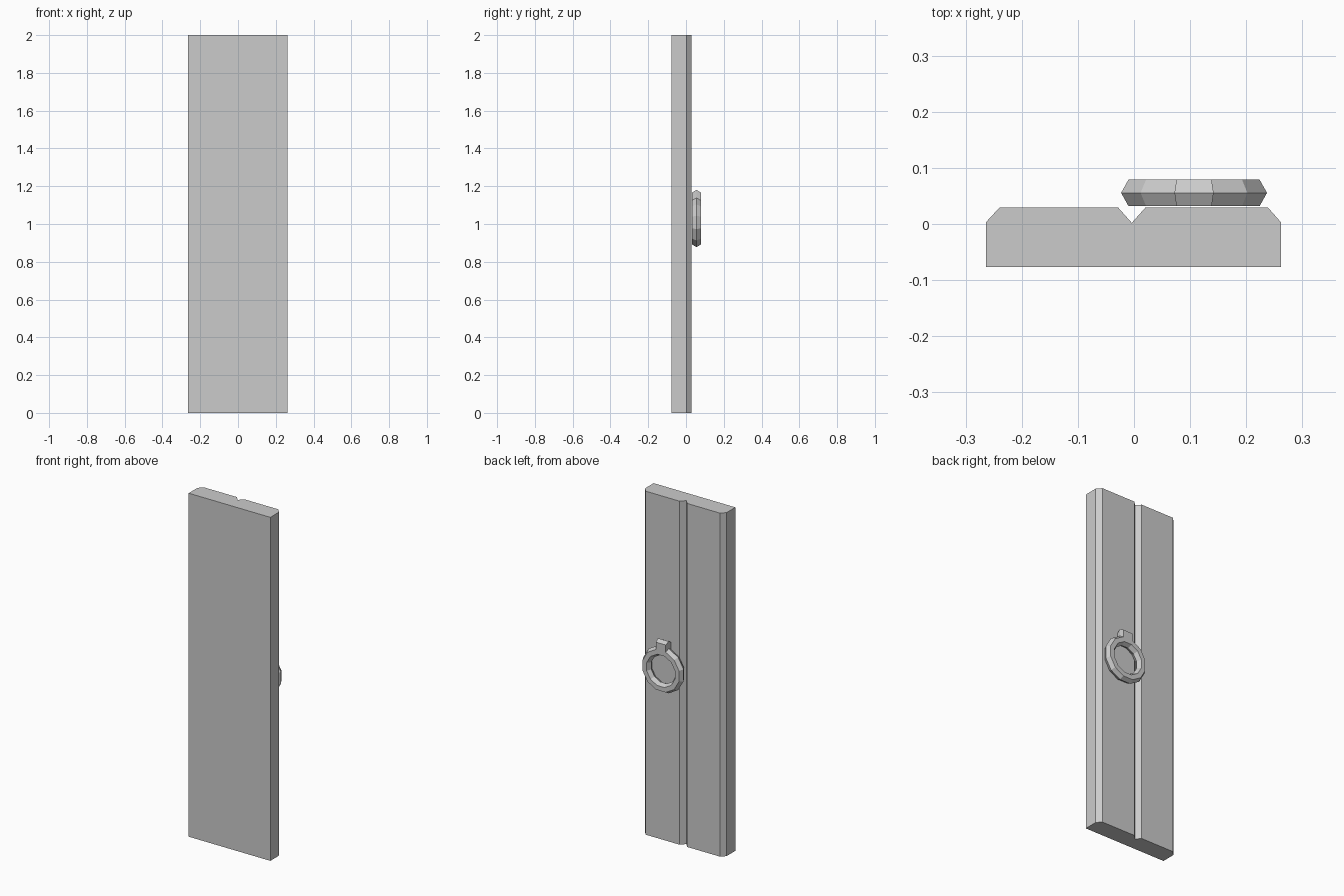
import bpy, bmesh
from math import radians
from mathutils import Matrix, Vector

if "Cube" in bpy.data.objects:
    bpy.data.objects.remove(bpy.data.objects["Cube"])

# Door panel: plan profile with chamfered back edges and a V groove, extruded upward
profile = [(-0.264, -0.077), (0.262, -0.077), (0.262, 0.003), (0.239, 0.029),
           (0.020, 0.029), (-0.004, 0.002), (-0.028, 0.029),
           (-0.240, 0.029), (-0.264, 0.003)]
bm = bmesh.new()
base = bm.faces.new([bm.verts.new((x, y, 0)) for x, y in profile])
top = bmesh.ops.extrude_face_region(bm, geom=[base], use_keep_orig=True)
bmesh.ops.translate(bm, vec=(0, 0, 2),
                    verts=[v for v in top["geom"] if isinstance(v, bmesh.types.BMVert)])
bmesh.ops.recalc_face_normals(bm, faces=bm.faces)
mesh = bpy.data.meshes.new("door_panel")
bm.to_mesh(mesh)
bm.free()
bpy.context.collection.objects.link(bpy.data.objects.new("door_panel", mesh))

# Ring handle: 12-sided ring with a hexagonal section
bpy.ops.mesh.primitive_torus_add(major_segments=12, minor_segments=6,
                                 major_radius=0.1076, minor_radius=0.027)
ring = bpy.context.object
ring.name = ring.data.name = "ring_handle"
bm = bmesh.new()
bm.from_mesh(ring.data)
bm.transform(Matrix.Translation((0.107, 0.0555, 1.008))
             @ Matrix.Rotation(radians(90), 4, 'X') @ Matrix.Rotation(radians(15), 4, 'Z'))
bm.normal_update()

# Tab: the two outer top facets pulled upward
facets = [f for f in bm.faces
          if f.normal.z > 0.8 and f.calc_center_median().z > 1.1]
tab = bmesh.ops.extrude_face_region(bm, geom=facets)
bmesh.ops.translate(bm, vec=Vector((0, 0, 0.042)),
                    verts=[v for v in tab["geom"] if isinstance(v, bmesh.types.BMVert)])
bmesh.ops.delete(bm, geom=[f for f in facets if f.is_valid], context='FACES_ONLY')
bmesh.ops.recalc_face_normals(bm, faces=bm.faces)
bm.to_mesh(ring.data)
bm.free()
